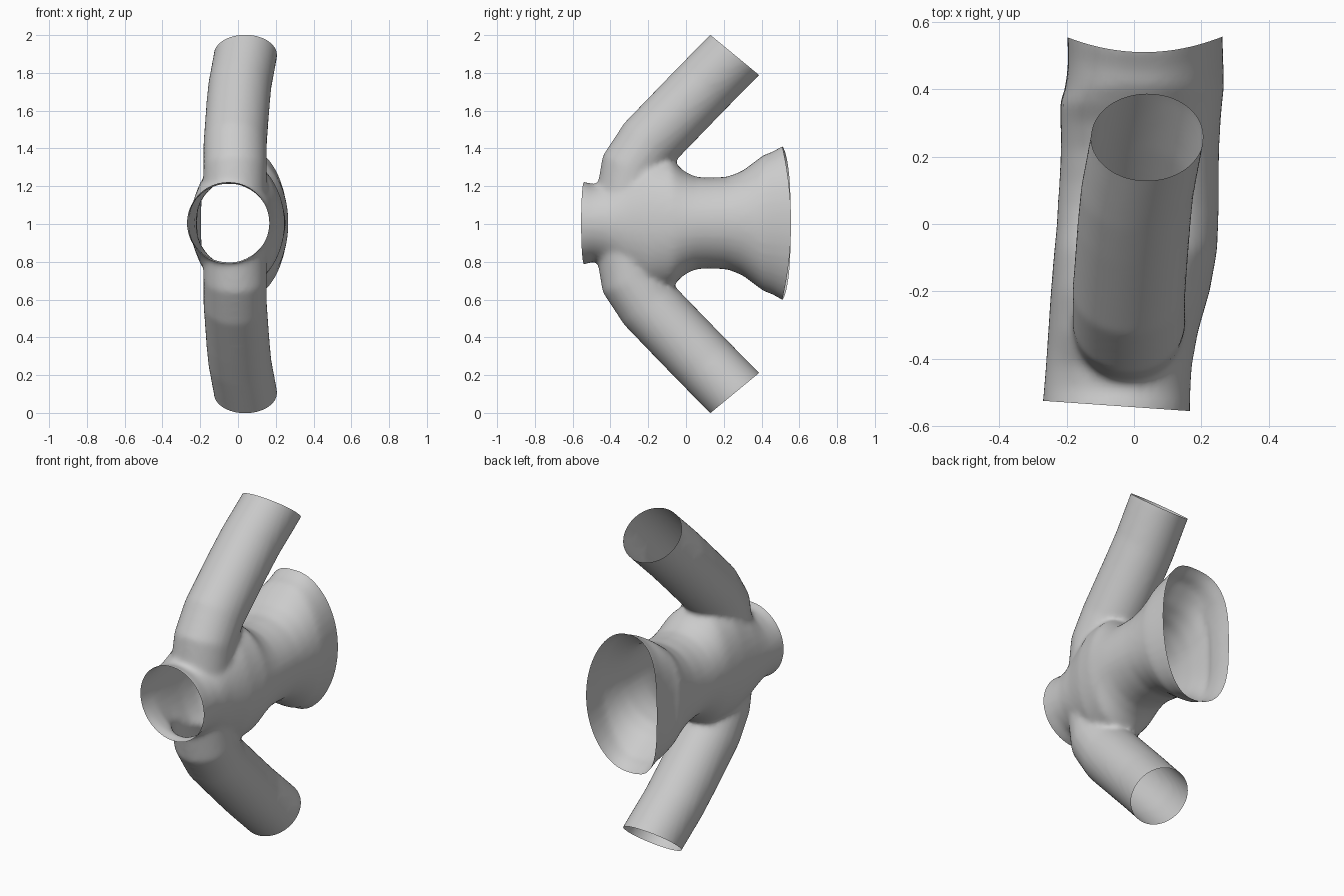
import bpy, bmesh
from math import cos, sin, pi, copysign
from mathutils import Vector

if "Cube" in bpy.data.objects:
    bpy.data.objects.remove(bpy.data.objects["Cube"])

SEG = 40
bm = bmesh.new()


def loft(rings):
    """Closed tube through a list of rings of points."""
    loops = [[bm.verts.new(p) for p in ring] for ring in rings]
    for a, b in zip(loops, loops[1:]):
        for i in range(SEG):
            j = (i + 1) % SEG
            bm.faces.new((a[i], a[j], b[j], b[i]))
    bm.faces.new(loops[0][::-1])
    bm.faces.new(loops[-1])


def spow(v, e):
    return copysign(abs(v) ** e, v)


def body_ring(y, left, right, half):
    """Oval section; the left side flattens towards the bell."""
    cx, rx = (left + right) / 2, (right - left) / 2
    n = 2 + max(0, min(1, (y - 0.1) / 0.3))
    ring = []
    for i in range(SEG):
        c, s = cos(2 * pi * i / SEG), sin(2 * pi * i / SEG)
        e = 2 / n if c < 0 else 1
        ring.append((cx + rx * spow(c, e), y, 1.005 + half * spow(s, e)))
    return ring


# horizontal body: front collar, waist and flared bell (y, left, right, half height)
loft([body_ring(*s) for s in (
    (-0.70, -0.28, 0.163, 0.220), (-0.54, -0.272, 0.167, 0.220),
    (-0.49, -0.268, 0.168, 0.205), (-0.42, -0.262, 0.172, 0.22),
    (-0.32, -0.255, 0.19, 0.30), (-0.20, -0.247, 0.225, 0.36),
    (-0.08, -0.237, 0.247, 0.34), (-0.01, -0.23, 0.25, 0.275),
    (0.05, -0.227, 0.252, 0.245), (0.12, -0.222, 0.252, 0.240),
    (0.22, -0.217, 0.253, 0.245), (0.30, -0.218, 0.257, 0.277),
    (0.36, -0.22, 0.262, 0.322), (0.41, -0.202, 0.268, 0.360),
    (0.46, -0.195, 0.265, 0.378), (0.51, -0.198, 0.263, 0.408),
    (0.65, -0.20, 0.263, 0.44))])

# bent tube forming both arms, mirrored about mid height
half = [Vector(p) for p in ((0.045, 0.36, 2.0), (0.04, 0.2575, 1.895),
        (0.01, 0.10, 1.735), (0.0, 0.0, 1.632), (-0.015, -0.2, 1.425),
        (-0.015, -0.285, 1.30), (-0.018, -0.307, 1.15))]
path = half + [Vector((-0.018, -0.31, 1))] + [Vector((p.x, p.y, 2 - p.z)) for p in half[::-1]]
rings = []
for k, p in enumerate(path):
    t = path[min(k + 1, len(path) - 1)] - path[max(k - 1, 0)]
    n = Vector((0, -t.z, t.y)).normalized()
    rings.append([p + 0.168 * (Vector((1, 0, 0)) * cos(2 * pi * i / SEG) + n * sin(2 * pi * i / SEG))
                  for i in range(SEG)])
loft(rings)
bmesh.ops.recalc_face_normals(bm, faces=bm.faces)

mesh = bpy.data.meshes.new("pipe_junction")
bm.to_mesh(mesh)
bm.free()
obj = bpy.data.objects.new("pipe_junction", mesh)
bpy.context.collection.objects.link(obj)
bpy.context.view_layer.objects.active = obj
obj.select_set(True)

# fuse into one skin with soft fillets
rem = obj.modifiers.new("fuse", 'REMESH')
rem.mode = 'VOXEL'
rem.voxel_size = 0.015
smo = obj.modifiers.new("soften", 'SMOOTH')
smo.factor = 0.5
smo.iterations = 10
for name in ("fuse", "soften"):
    bpy.ops.object.modifier_apply(modifier=name)

# slice the ends open
bm = bmesh.new()
bm.from_mesh(obj.data)
for co, no in (((0, 0.2575, 1.895), (0, 0.636, 0.772)),
               ((0, 0.2575, 0.105), (0, 0.636, -0.772)),
               ((-0.05, -0.54, 1), (-0.07, -1, 0)),
               ((0, 0.51, 1), (0, 1, 0))):
    bmesh.ops.bisect_plane(bm, geom=bm.verts[:] + bm.edges[:] + bm.faces[:],
                           plane_co=co, plane_no=no, clear_outer=True)

# saddle-shaped bell rim
for v in bm.verts:
    if v.co.y > 0.40:
        v.co.y += 0.045 * ((v.co.x - 0.03) / 0.23) ** 2 * (v.co.y - 0.40) / 0.11
bm.to_mesh(obj.data)
bm.free()
bpy.ops.object.shade_smooth_by_angle(angle=0.7)
